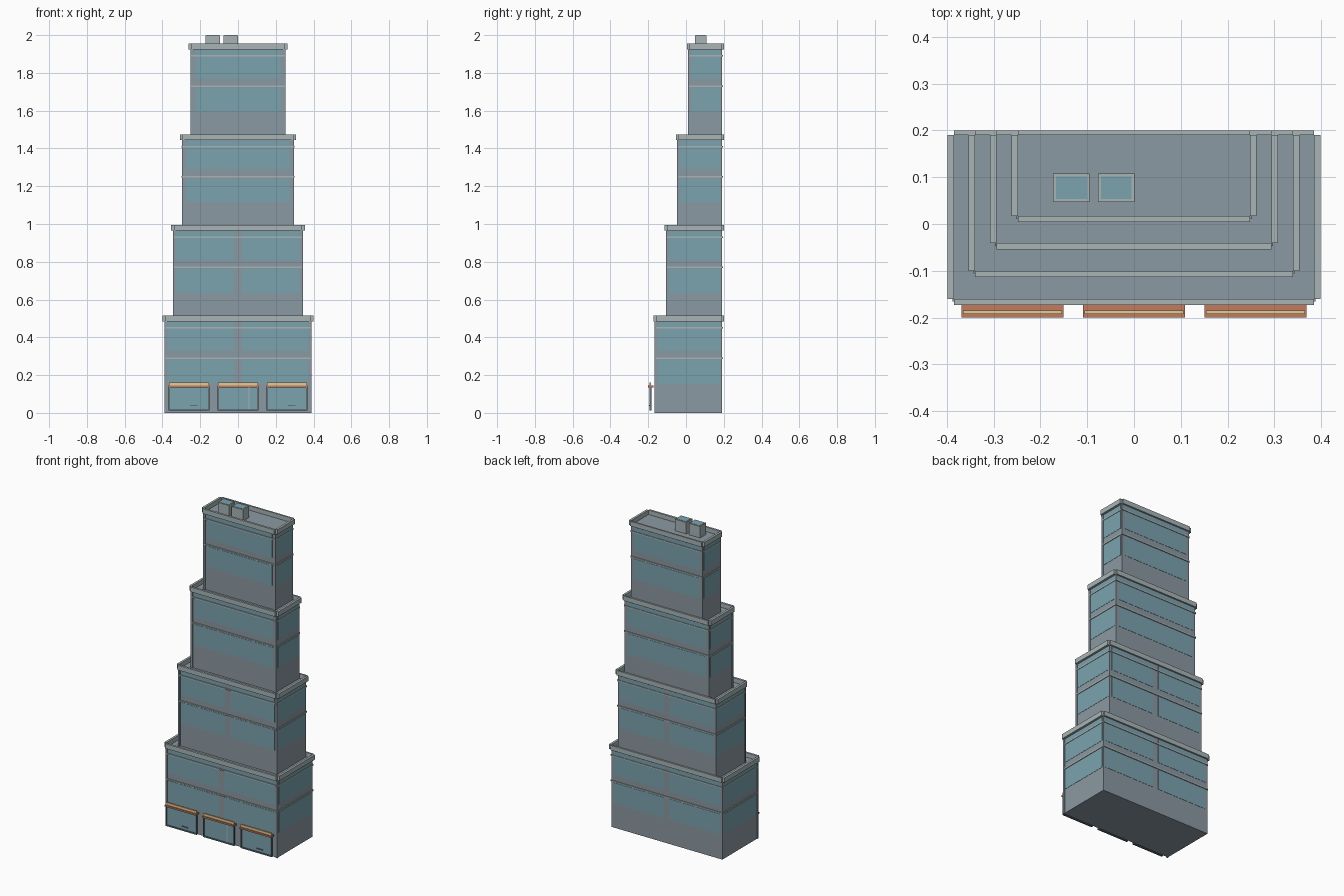
import bpy

if "Cube" in bpy.data.objects:
    bpy.data.objects.remove(bpy.data.objects["Cube"])


def material(name, color):
    m = bpy.data.materials.new(name)
    m.diffuse_color = (*color, 1)
    m.use_nodes = True
    m.node_tree.nodes["Principled BSDF"].inputs["Base Color"].default_value = m.diffuse_color
    return m


wall = material("wall grey", (0.26, 0.32, 0.36))
trim = material("trim grey", (0.40, 0.46, 0.47))
dark = material("dark frame", (0.12, 0.17, 0.19))
glass = material("blue glass", (0.20, 0.37, 0.43))
orange = material("awning orange", (0.55, 0.20, 0.11))
yellow = material("sign yellow", (0.80, 0.60, 0.30))


def box(name, x, y, z, mat):
    """Box from (min, max) pairs on each axis."""
    v = [(a, b, c) for a in x for b in y for c in z]
    f = [(0, 1, 3, 2), (4, 6, 7, 5), (0, 4, 5, 1),
         (2, 3, 7, 6), (0, 2, 6, 4), (1, 5, 7, 3)]
    me = bpy.data.meshes.new(name)
    me.from_pydata(v, [], f)
    me.materials.append(mat)
    ob = bpy.data.objects.new(name, me)
    bpy.context.collection.objects.link(ob)
    return ob


BACK, STEP, ROOF, P = 0.19, 0.48, 0.487, 0.013
# half width, front y, window columns on the long sides
tiers = [(0.385, -0.16, 2), (0.34, -0.10, 2), (0.294, -0.041, 1), (0.248, 0.017, 1)]

for i, (w, front, cols) in enumerate(tiers):
    base = i * STEP
    top = base + ROOF
    # Main block of the tier
    box(f"tier_{i}_body", (-w, w), (front, BACK), (base + (0.007 if i else 0), top), wall)

    # Parapet strips with open corners
    pz = (top - 0.002, top + 0.028)
    box(f"tier_{i}_parapet_front", (-w, w), (front - P, front), pz, trim)
    box(f"tier_{i}_parapet_back", (-w, w), (BACK, BACK + 0.01), pz, trim)
    for s, side in ((-1, "left"), (1, "right")):
        xs = sorted((s * w, s * (w + P + 0.001)))
        box(f"tier_{i}_parapet_{side}", xs, (front, BACK), pz, trim)
        # Front corner pilaster
        box(f"tier_{i}_pilaster_{side}", sorted((s * (w - 0.010), s * (w + 0.003))),
            (front - 0.006, front + 0.008), (base + 0.007 if i else 0, top), wall)

    # Ledges wrapping all four sides
    for k, z in enumerate((0.29, 0.45)):
        lz = (base + z - 0.004, base + z + 0.004)
        box(f"tier_{i}_ledge_front_{k}", (-w, w), (front - 0.007, front), lz, trim)
        box(f"tier_{i}_ledge_back_{k}", (-w, w), (BACK, BACK + 0.005), lz, trim)
        for s in (-1, 1):
            box(f"tier_{i}_ledge_side_{k}", sorted((s * w, s * (w + 0.004))),
                (front, BACK), lz, trim)

    # Window panels, nearly flush with the walls
    e = 0.0015
    for k, (z0, z1) in enumerate(((0.155, 0.282), (0.33, 0.48))):
        wz = (base + z0, base + z1)
        spans = [(-w + 0.015, -0.02), (0.02, w - 0.015)] if cols == 2 \
            else [(-w + 0.022, w - 0.022)]
        for xs in spans:
            box(f"tier_{i}_window_front_{k}", xs, (front - e, front), wz, glass)
            box(f"tier_{i}_window_back_{k}", xs, (BACK, BACK + e), wz, glass)
        for s in (-1, 1):
            box(f"tier_{i}_window_side_{k}", sorted((s * w, s * (w + e))),
                (front + 0.013, BACK - 0.01), wz, glass)

# Shop fronts with frame, glass, awning and door details
for n, cx in enumerate((-0.26, 0, 0.26)):
    a, b = cx - 0.108, cx + 0.108
    fy = (-0.193, -0.182)
    box(f"shop_{n}_glass", (a + 0.008, b - 0.008), (-0.189, -0.186), (0.02, 0.135), glass)
    box(f"shop_{n}_post_left", (a, a + 0.008), fy, (0.012, 0.14), dark)
    box(f"shop_{n}_post_right", (b - 0.008, b), fy, (0.012, 0.14), dark)
    box(f"shop_{n}_sill", (a, b), fy, (0.012, 0.02), dark)
    box(f"shop_{n}_awning", (a - 0.001, b + 0.001), (-0.2, -0.172), (0.135, 0.145), orange)
    box(f"shop_{n}_sign", (a + 0.002, b - 0.002), (-0.193, -0.185), (0.145, 0.16), yellow)
    if n == 1:
        box("shop_door_mullion", (0.056, 0.061), (-0.193, -0.189), (0.02, 0.135), trim)
    else:
        hx = cx + 0.025
        box(f"shop_{n}_handle", (hx - 0.02, hx + 0.02), (-0.195, -0.189), (0.036, 0.041), dark)

# Rooftop units with inset blue tops
for n, (x0, x1) in enumerate(((-0.173, -0.095), (-0.077, 0.001))):
    box(f"roof_unit_{n}", (x0, x1), (0.047, 0.108), (1.927, 1.9985), trim)
    box(f"roof_unit_top_{n}", (x0 + 0.006, x1 - 0.006), (0.053, 0.102), (1.9985, 2.0), glass)
